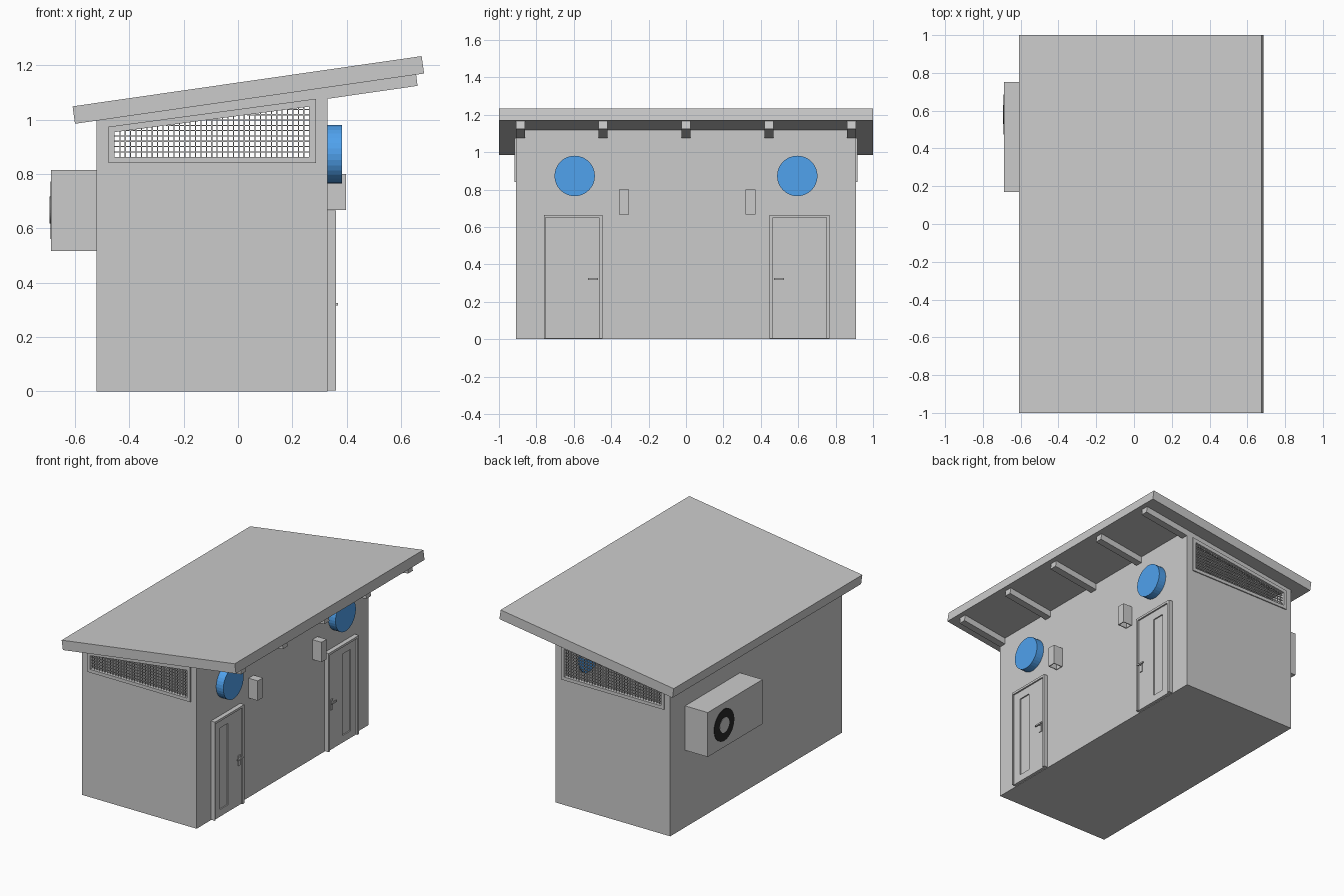
import bpy, bmesh, math
from mathutils import Matrix

if "Cube" in bpy.data.objects:
    bpy.data.objects.remove(bpy.data.objects["Cube"])

SLOPE = 0.144


def material(name, color):
    m = bpy.data.materials.new(name)
    m.diffuse_color = color
    m.use_nodes = True
    m.node_tree.nodes["Principled BSDF"].inputs["Base Color"].default_value = m.diffuse_color
    return m


blue = material("blue", (0.08, 0.36, 0.85, 1))
black = material("black", (0.02, 0.02, 0.02, 1))


def finish(name, bm, mat=None):
    bmesh.ops.recalc_face_normals(bm, faces=bm.faces)
    me = bpy.data.meshes.new(name)
    bm.to_mesh(me)
    bm.free()
    ob = bpy.data.objects.new(name, me)
    bpy.context.collection.objects.link(ob)
    if mat:
        me.materials.append(mat)
    return ob


def add_box(bm, x0, x1, y0, y1, z0, z1):
    m = Matrix.Translation(((x0 + x1) / 2, (y0 + y1) / 2, (z0 + z1) / 2)) \
        @ Matrix.Diagonal((x1 - x0, y1 - y0, z1 - z0, 1))
    return bmesh.ops.create_cube(bm, size=1, matrix=m)["verts"]


def add_prism(bm, profile, y0, y1):
    # xz outline extruded along y
    a = [bm.verts.new((x, y0, z)) for x, z in profile]
    b = [bm.verts.new((x, y1, z)) for x, z in profile]
    n = len(a)
    bm.faces.new(a)
    bm.faces.new(b[::-1])
    for i in range(n):
        j = (i + 1) % n
        bm.faces.new((a[i], b[i], b[j], a[j]))


def add_ring(bm, outer, inner, y0, y1):
    # frame between two xz outlines
    rows = [[bm.verts.new((x, y, z)) for x, z in p]
            for p, y in ((outer, y0), (outer, y1), (inner, y1), (inner, y0))]
    n = len(outer)
    for r in range(4):
        a, b = rows[r], rows[(r + 1) % 4]
        for i in range(n):
            j = (i + 1) % n
            bm.faces.new((a[i], b[i], b[j], a[j]))


def prism(name, profile, y0, y1):
    bm = bmesh.new()
    add_prism(bm, profile, y0, y1)
    return finish(name, bm)


def box(name, *dims, mat=None):
    bm = bmesh.new()
    add_box(bm, *dims)
    return finish(name, bm, mat)


def disc(name, x0, x1, y, z, r, mat=None, n=32):
    bm = bmesh.new()
    m = Matrix.Translation(((x0 + x1) / 2, y, z)) @ Matrix.Rotation(math.pi / 2, 4, 'Y')
    bmesh.ops.create_cone(bm, cap_ends=True, segments=n, radius1=r, radius2=r,
                          depth=x1 - x0, matrix=m)
    return finish(name, bm, mat)


def cut(ob, cutter):
    mod = ob.modifiers.new("cut", 'BOOLEAN')
    mod.operation = 'DIFFERENCE'
    mod.solver = 'EXACT'
    mod.object = cutter
    bpy.context.view_layer.objects.active = ob
    bpy.ops.object.modifier_apply(modifier=mod.name)
    bpy.data.objects.remove(cutter)


def under(x):  # height of the roof underside
    return 0.985 + SLOPE * (x + 0.60)


# Hollow building with a sloped window opening through both end walls
frame_out = [(-0.477, 0.84), (0.287, 0.84), (0.287, 1.077), (-0.477, 0.974)]
frame_in = [(-0.455, 0.862), (0.262, 0.862), (0.262, 1.048), (-0.455, 0.954)]
walls = prism("walls", [(-0.52, 0), (0.33, 0), (0.33, under(0.33) + 0.01),
                        (-0.52, under(-0.52) + 0.01)], -0.91, 0.91)
cut(walls, prism("cavity", [(-0.50, 0.02), (0.31, 0.02), (0.31, 1.3), (-0.50, 1.3)], -0.89, 0.89))
cut(walls, prism("opening", [(-0.465, 0.852), (0.272, 0.852), (0.272, 1.062), (-0.465, 0.964)], -1, 1))

# Roof slab and rafters
prism("roof", [(-0.60, 0.985), (0.685, 1.17), (0.676, 1.234), (-0.609, 1.049)], -1, 1)
bm = bmesh.new()
for i in range(-2, 3):
    y = i * 0.4435
    add_prism(bm, [(-0.50, under(-0.50) - 0.042), (0.661, under(0.661) - 0.042),
                   (0.655, under(0.655) + 0.005), (-0.50, under(-0.50) + 0.005)],
              y - 0.025 + 0.002 * (i < 0), y + 0.025 - 0.002 * (i > 0))
finish("rafters", bm)

# Window frames and wire grilles on both ends
for s, side in ((-1, "front"), (1, "back")):
    bm = bmesh.new()
    add_ring(bm, frame_out, frame_in, s * 0.886, s * 0.917)
    finish(side + "_window_frame", bm)

    bm = bmesh.new()
    w = 0.002
    x0, x1, z0, z1, z2 = -0.455, 0.262, 0.862, 0.954, 1.048
    k = (z2 - z1) / (x1 - x0)
    ya, yb = sorted((s * 0.900, s * 0.904))
    for i in range(1, 36):
        x = x0 + (x1 - x0) * i / 36
        add_box(bm, x - w, x + w, ya, yb, z0, z1 + k * (x - x0))
    for i in range(1, 10):
        z = z0 + 0.0195 * i
        add_box(bm, max(x0, x0 + (z - z1) / k), x1, ya, yb, z - w, z + w)
    finish(side + "_window_grille", bm)

# Doors, lamps and round signs, mirrored about y = 0
for s, side in ((-1, "left"), (1, "right")):
    def sbox(name, x0, x1, a, b, z0, z1):
        return box(side + name, x0, x1, *sorted((s * a, s * b)), z0, z1)

    sbox("_door_jamb_inner", 0.325, 0.36, 0.447, 0.464, 0.003, 0.65)
    sbox("_door_jamb_outer", 0.325, 0.36, 0.751, 0.768 - 0.01 * (s < 0), 0.003, 0.65)
    sbox("_door_lintel", 0.325, 0.36, 0.447, 0.768 - 0.01 * (s < 0), 0.65, 0.665)
    door = sbox("_door", 0.325, 0.35, 0.464, 0.751, 0.003, 0.65)
    cut(door, sbox("_recess", 0.342, 0.40, 0.607, 0.693, 0.05, 0.597))

    # Handle: plate, stem and lever
    bm = bmesh.new()
    for a, b, x0, x1, z0, z1 in ((0.480, 0.502, 0.348, 0.355, 0.27, 0.34),
                                 (0.486, 0.496, 0.355, 0.362, 0.316, 0.326),
                                 (0.470, 0.525, 0.361, 0.369, 0.316, 0.326)):
        add_box(bm, x0, x1, *sorted((s * a, s * b)), z0, z1)
    finish(side + "_door_handle", bm)

    # Lamp: thin box open at the bottom
    c = -0.332 if s < 0 else 0.345
    lamp = box(side + "_lamp", 0.33, 0.398, c - 0.027, c + 0.027, 0.667, 0.80)
    cut(lamp, box("lamp_cavity", 0.334, 0.393, c - 0.022, c + 0.022, 0.6, 0.795))

    disc(side + "_round_sign", 0.30, 0.383, s * 0.595, 0.873, 0.108, blue)

# Air conditioner with fan on the left wall
box("air_conditioner", -0.688, -0.515, 0.17, 0.752, 0.517, 0.815)
disc("fan_ring", -0.691, -0.68, 0.58, 0.667, 0.106, black)
disc("fan_hub", -0.693, -0.68, 0.58, 0.667, 0.05)
